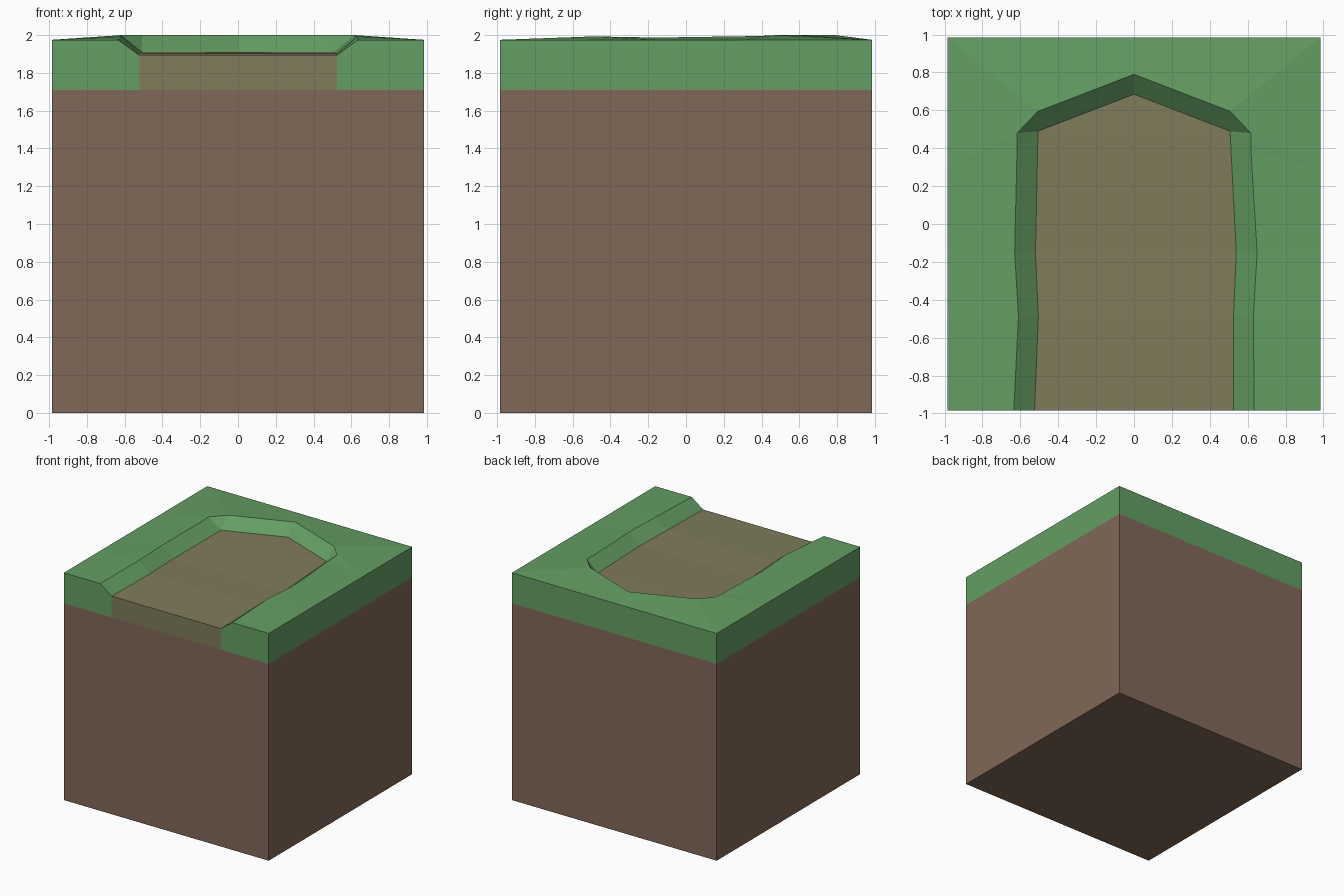
import bpy, bmesh
from mathutils import Vector

cube = bpy.data.objects.get("Cube")
if cube:
    bpy.data.objects.remove(cube, do_unlink=True)

H = 0.985        # half width of the block
SEAM = 1.71      # height where soil meets turf
EDGE = 1.975     # height of the outer turf edge


def material(name, rgb):
    m = bpy.data.materials.new(name)
    m.use_nodes = True
    m.diffuse_color = (*rgb, 1)
    bsdf = m.node_tree.nodes["Principled BSDF"]
    bsdf.inputs["Base Color"].default_value = (*rgb, 1)
    bsdf.inputs["Roughness"].default_value = 1
    return m


def build(name, polygons, mat):
    """Weld polygons into one flat shaded object with faces turned outward."""
    bm = bmesh.new()
    for poly in polygons:
        pts = []
        for p in map(Vector, poly):
            if all((p - q).length > 1e-4 for q in pts):
                pts.append(p)
        if len(pts) > 2:
            bm.faces.new([bm.verts.new(p) for p in pts])
    bmesh.ops.remove_doubles(bm, verts=bm.verts, dist=1e-4)
    bm.normal_update()
    for f in bm.faces:
        out = f.calc_center_median()
        facing = f.normal.z if abs(f.normal.z) > 0.05 else f.normal.xy.dot(out.xy)
        if facing < 0:
            f.normal_flip()
    mesh = bpy.data.meshes.new(name)
    bm.to_mesh(mesh)
    bm.free()
    mesh.materials.append(mat)
    obj = bpy.data.objects.new(name, mesh)
    bpy.context.collection.objects.link(obj)


def strip(a, b):
    return [(a[i], a[i + 1], b[i + 1], b[i]) for i in range(len(a) - 1)]


# Matching lines from the front edge round to the middle of the back
def lines(s):
    wide = 0.02 if s > 0 else 0
    floor = [(s * 0.525, -H, 1.895), (s * (0.505 + wide), -0.49, 1.905),
             (s * (0.52 + wide), -0.15, 1.9)]
    floor += [(s * 0.507, 0.49, 1.91)] * 3 + [(0, 0.685, 1.91)]
    rim = [(s * 0.635, -H, EDGE), (s * (0.61 + wide), -0.49, 1.993),
           (s * (0.63 + wide), -0.15, 1.987), (s * 0.618, 0.38, 1.995),
           (s * 0.617, 0.48, 2), (s * 0.507, 0.595, 2), (0, 0.79, 2)]
    ys = [-H, -0.49, -0.15, 0.3, 0.3, H]
    outer = [(s * H, y, EDGE) for y in ys] + [(0, H, EDGE)]
    return floor, rim, outer


turf, path = [], []
for s in (-1, 1):
    floor, rim, outer = lines(s)
    base = [(x, y, SEAM) for x, y, z in outer]
    # Banks, lawn and outer sides
    turf += strip(floor, rim) + strip(rim, outer) + strip(outer, base)
    # Front turf panel beside the path
    turf.append([outer[0], rim[0], floor[0], (floor[0][0], -H, SEAM), base[0]])
    # Sunken path and its front lip
    middle = [(0, y, z) for x, y, z in floor]
    path += strip(floor, middle)
    path.append([floor[0], middle[0], (0, -H, SEAM), (floor[0][0], -H, SEAM)])

build("grass_top", turf, material("grass green", (0.128, 0.345, 0.126)))
build("dirt_path", path, material("path olive", (0.215, 0.2, 0.106)))

# Soil cube below the turf
bpy.ops.mesh.primitive_cube_add(size=1, location=(0, 0, SEAM / 2))
soil = bpy.context.object
soil.name = "soil_block"
soil.scale = (2 * H, 2 * H, SEAM)
bpy.ops.object.transform_apply(location=True, rotation=False, scale=True)
soil.data.materials.append(material("soil brown", (0.22, 0.138, 0.097)))
